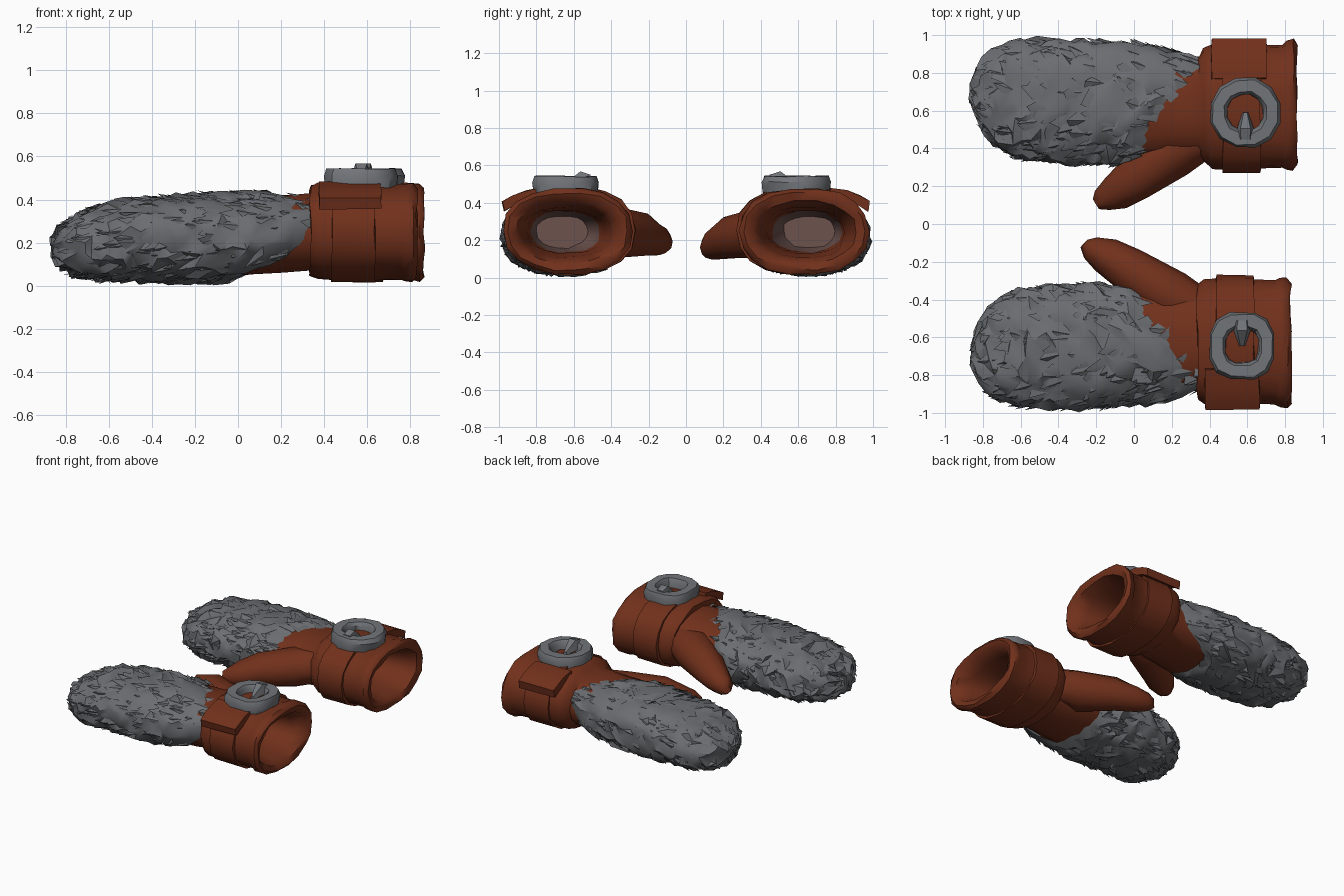
import bpy, bmesh, math, random
from mathutils import Vector

if "Cube" in bpy.data.objects:
    bpy.data.objects.remove(bpy.data.objects["Cube"])

random.seed(4)


def material(name, rgb):
    m = bpy.data.materials.new(name)
    m.diffuse_color = (*rgb, 1)
    m.use_nodes = True
    m.node_tree.nodes["Principled BSDF"].inputs["Base Color"].default_value = m.diffuse_color
    return m


LEATHER = material("brown leather", (0.165, 0.030, 0.011))
FUR = material("grey fur", (0.145, 0.152, 0.163))
METAL = material("grey metal", (0.165, 0.175, 0.19))
LINING = material("dull lining", (0.15, 0.085, 0.075))


def section(x, y0, y1, z0, z1, a, e=0.88):
    """Point on a rounded-oval section at x; angle 0 is outer side, 90 is top."""
    c, s = math.cos(a), math.sin(a)
    c, s = math.copysign(abs(c) ** e, c), math.copysign(abs(s) ** e, s)
    return Vector((x, (y0 + y1) / 2 + (y1 - y0) / 2 * c, (z0 + z1) / 2 + (z1 - z0) / 2 * s))


def ring(spec, n, e=0.88):
    return [section(*spec, math.tau * i / n, e) for i in range(n)]


def loft(bm, rings, start=True, end=True, loop=False):
    vs = [[bm.verts.new(p) for p in r] for r in rings]
    n = len(vs[0])
    faces = []
    for k in range(len(vs) if loop else len(vs) - 1):
        a, b = vs[k], vs[(k + 1) % len(vs)]
        faces.append([bm.faces.new((a[i], a[(i + 1) % n], b[(i + 1) % n], b[i])) for i in range(n)])
    if start and not loop:
        bm.faces.new(vs[0])
    if end and not loop:
        faces.append([bm.faces.new(vs[-1])])
    return faces


def finish(name, bm, mats, side, angle=35, worn=0.0):
    """Mirror to the wanted side, wear the surface, fix normals, add to the scene."""
    for v in bm.verts:
        v.co += Vector([random.uniform(-worn, worn) for _ in range(3)])
        v.co.z = max(v.co.z, 0.002)
        v.co.y = min(v.co.y, 1.0) * side
    bmesh.ops.recalc_face_normals(bm, faces=bm.faces)
    me = bpy.data.meshes.new(name)
    bm.to_mesh(me)
    bm.free()
    ob = bpy.data.objects.new(name, me)
    bpy.context.collection.objects.link(ob)
    for m in mats:
        me.materials.append(m)
    bpy.ops.object.select_all(action='DESELECT')
    ob.select_set(True)
    bpy.context.view_layer.objects.active = ob
    bpy.ops.object.shade_smooth_by_angle(angle=math.radians(angle))
    return ob


# x, inner y, outer y, bottom z, top z
HAND = [(-0.2, .36, .91, .07, .38), (0.0, .335, .92, .05, .405), (0.2, .35, .89, .06, .42), (0.34, .36, .88, .07, .43)]
CUFF = [(0.37, .33, .93, .045, .465), (0.41, .295, .955, .03, .48), (0.52, .285, .955, .025, .482),
        (0.66, .29, .95, .025, .475), (0.78, .295, .95, .028, .47), (0.81, .285, .97, .018, .478),
        (0.845, .285, .978, .015, .48), (0.865, .31, .955, .04, .455)]
INSIDE = [(0.85, .36, .91, .08, .41), (0.76, .40, .88, .11, .38), (0.6, .43, .85, .13, .36), (0.42, .46, .83, .135, .355),
          (0.28, .52, .80, .16, .33)]
FURRY = [(-0.865, .64, .74, .14, .23), (-0.84, .54, .84, .08, .28), (-0.76, .425, .925, .04, .335),
         (-0.64, .35, .97, .02, .38), (-0.5, .325, .985, .015, .405), (-0.25, .31, .985, .012, .43),
         (0.0, .31, .97, .015, .435), (0.2, .325, .935, .03, .435), (0.45, .35, .88, .05, .435)]
THUMB = [(.33, .425, .25, .10, .12), (.2, .385, .235, .15, .14), (.0, .235, .215, .12, .115),
         (-.1, .165, .185, .095, .09), (-.165, .125, .165, .065, .065), (-.20, .105, .16, .03, .035)]


def furry_point(x, a):
    x = max(FURRY[0][0], x)
    for p, q in zip(FURRY, FURRY[1:]):
        if x <= q[0]:
            t = (x - p[0]) / (q[0] - p[0])
            return section(*[u + (w - u) * t for u, w in zip(p, q)], a)


def fur_end(a):
    """Where the pelt stops: long on the outer side, short on the thumb side."""
    return 0.34 * max(0, math.cos(a - math.radians(20))) + 0.08 * max(0, math.sin(a))


def fur_shell(side, label):
    bm = bmesh.new()
    n, m = 28, 22
    rnd = random.uniform
    rings = []
    for k in range(m + 1):
        row = []
        for i in range(n):
            a = math.tau * (i + 0.5 * (k % 2) + rnd(-.35, .35)) / n
            x = -0.865 + (k / m) ** 1.2 * (fur_end(a) + 0.865)
            if k:
                x += rnd(-.018, .018)
            p = furry_point(x, a)
            d = (p - Vector((p.x + .06, .645, .225))).normalized()
            row.append(p + d * (rnd(-.03, .014) if k < m else -.035))
        rings.append(row)
    loft(bm, rings, end=False)
    bmesh.ops.triangulate(bm, faces=bm.faces)
    # broad loose tufts standing off the pelt
    for _ in range(300):
        a, u = rnd(0, math.tau), rnd(.03, 1)
        x = -0.86 + u * (fur_end(a) + 0.86)
        w = rnd(.14, .3)
        p0 = furry_point(x, a)
        d = (p0 - Vector((p0.x, .645, .225))).normalized()
        p1 = furry_point(x + rnd(-.04, .04), a + w)
        p2 = furry_point(x - rnd(.03, .08), a + w * rnd(.2, .8)) + d * rnd(.0, .014)
        back = furry_point(x + rnd(.03, .07), a + w * .5) - d * .02
        v = [bm.verts.new(q) for q in (p0 - d * .018, p1 - d * .018, p2, back)]
        for f in ((0, 1, 2), (1, 3, 2), (3, 0, 2), (1, 0, 3)):
            bm.faces.new([v[j] for j in f])
    finish(label + "_fur", bm, [FUR], side, 38)


def mitten(side, label, shift, tip, lift, buckle):
    def cuffed(rows):
        return [(r[0] + shift, *r[1:]) for r in rows]

    # leather hand, cuff and hollow inside in one shell
    bm = bmesh.new()
    faces = loft(bm, [ring(r, 18) for r in HAND + cuffed(CUFF + INSIDE)])
    for band in faces[-2:]:
        for f in band:
            f.material_index = 1
    finish(label + "_leather", bm, [LEATHER, LINING], side, 50, 0.006)

    # thumb: rings square to its slanted axis
    bm = bmesh.new()
    rings = []
    for k, (x, y, z, r, h) in enumerate(THUMB):
        t = min(1, k / 4)
        c = Vector((x + tip * t, y, z + lift * t))
        rings.append([c + Vector((.57 * r * math.cos(b), -.82 * r * math.cos(b), h * math.sin(b)))
                      for b in (math.tau * i / 10 for i in range(10))])
    loft(bm, rings, start=False)
    finish(label + "_thumb", bm, [LEATHER], side, 50, 0.005)

    fur_shell(side, label)

    # strap around the cuff
    bm = bmesh.new()
    band = [(.47, .29, .95, .03, .475), (.47, .27, .966, .014, .492), (.67, .27, .966, .014, .488), (.67, .29, .95, .03, .47)]
    loft(bm, [ring(r, 18) for r in cuffed(band)], loop=True)
    finish(label + "_strap", bm, [LEATHER], side, 50, 0.004)

    # loose strap tail on the outer side
    bm = bmesh.new()
    rings = []
    for y, z in ((.76, .465), (.85, .45), (.92, .425), (.972, .395)):
        x0, x1 = .41 + shift, .70 + shift
        rings.append([(x0, y, z - .04), (x1, y, z - .04), (x1, y + .01, z + .015), (x0, y + .01, z + .015)])
    loft(bm, rings)
    finish(label + "_strap_tail", bm, [LEATHER], side, 35, 0.004)

    # buckle ring
    cx, cy, rx, ry, e = buckle
    bm = bmesh.new()
    rings = []
    for r, z in ((.97, .455), (1, .51), (.93, .542), (.6, .542), (.52, .52), (.5, .455)):
        rings.append([(cx + rx * r * q.y, cy + ry * r * q.z, z) for q in
                      (section(0, -1, 1, -1, 1, math.tau * (i + .5) / 12, e) for i in range(12))])
    loft(bm, rings, loop=True)
    finish(label + "_buckle", bm, [METAL], side, 35, 0.004)

    # buckle prong
    bm = bmesh.new()
    rings = [[(cx + w, y, z0), (cx - w, y, z0), (cx - w * .6, y, z1), (cx + w * .6, y, z1)] for y, w, z0, z1 in
             ((cy - ry * .75, .04, .52, .55), (cy - ry * .45, .045, .5, .568), (cy - .0, .015, .485, .505))]
    loft(bm, rings)
    finish(label + "_prong", bm, [METAL], side)


mitten(1, "left_mitten", 0.0, 0.0, 0.0, (.59, .59, .19, .19, .95))
mitten(-1, "right_mitten", -0.035, -0.065, 0.025, (.572, .645, .175, .18, .75))
